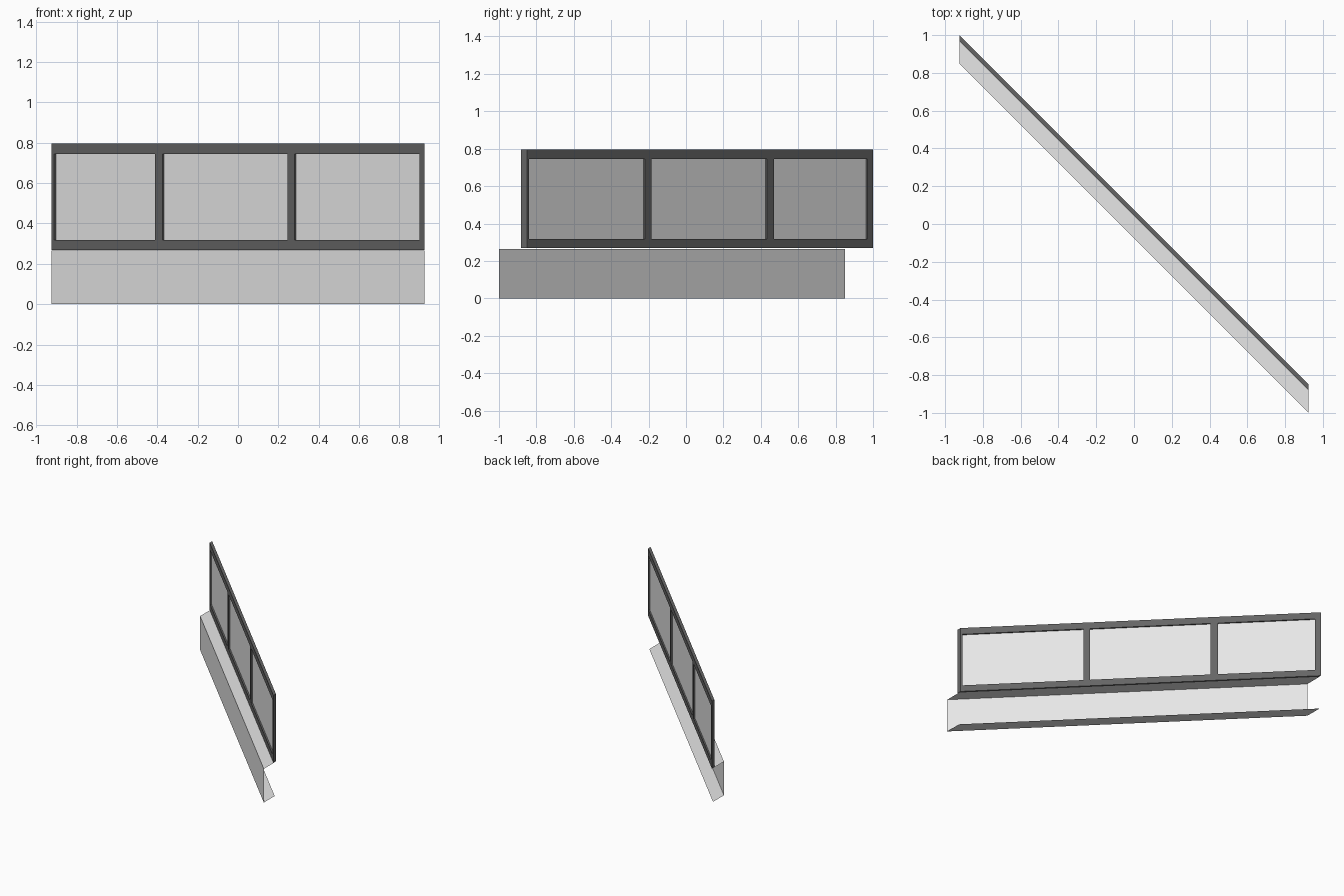
import bpy, bmesh

if "Cube" in bpy.data.objects:
    bpy.data.objects.remove(bpy.data.objects["Cube"])

HALF = 0.925                     # half width in x; everything runs diagonally, x + y = const
FRONT, MID, BACK = 0.044, 0.06, 0.075
SHEET = -0.075                   # diagonal plane of the lower sheet
LEDGE_Z = 0.265


def material(name, c):
    m = bpy.data.materials.new(name)
    m.diffuse_color = (c, c, c, 1)
    m.use_nodes = True
    m.node_tree.nodes["Principled BSDF"].inputs["Base Color"].default_value = m.diffuse_color
    return m


light = material("light grey", 0.8)
dark = material("dark grey", 0.13)


def finish(name, bm, mat):
    me = bpy.data.meshes.new(name)
    bm.to_mesh(me)
    bm.free()
    me.materials.append(mat)
    ob = bpy.data.objects.new(name, me)
    bpy.context.collection.objects.link(ob)


# Window frame: grid of columns and rows, with the openings left out
xs = [-HALF, -0.903, -0.404, -0.366, 0.253, 0.287, 0.907, HALF]
zs = [0.268, 0.318, 0.745, 0.797]


def solid(i, k):
    inside = 0 <= i < len(xs) - 1 and 0 <= k < len(zs) - 1
    return inside and not (k == 1 and i % 2 == 1)


bm = bmesh.new()
verts = {}
for i, x in enumerate(xs):
    for k, z in enumerate(zs):
        for side, plane in enumerate((FRONT, BACK)):
            # inner walls are square to the frame, outer ends run along y
            end = i in (0, len(xs) - 1)
            px = x if end else x + (plane - MID) / 2
            verts[i, k, side] = bm.verts.new((px, plane - px, z))

for i in range(len(xs) - 1):
    for k in range(len(zs) - 1):
        if not solid(i, k):
            continue
        corners = [(i, k), (i + 1, k), (i + 1, k + 1), (i, k + 1)]
        for side in (0, 1):
            bm.faces.new([verts[a, b, side] for a, b in corners])
        neighbours = [(i, k - 1), (i + 1, k), (i, k + 1), (i - 1, k)]
        for n, nb in enumerate(neighbours):
            if not solid(*nb):
                p, q = corners[n], corners[(n + 1) % 4]
                bm.faces.new([verts[(*p, 0)], verts[(*q, 0)],
                              verts[(*q, 1)], verts[(*p, 1)]])
bmesh.ops.recalc_face_normals(bm, faces=bm.faces)
finish("window_frame", bm, dark)

# Glass panes: single sheets in the middle of the frame
bm = bmesh.new()
for a, b in zip(xs[1::2], xs[2::2]):
    bm.faces.new([bm.verts.new((x, MID - x, z)) for x, z in
                  ((a, zs[1]), (b, zs[1]), (b, zs[2]), (a, zs[2]))])
finish("window_panes", bm, light)

# Sill: thin sheet folded to a C, with ledge, front and bottom flange
bm = bmesh.new()
profile = [(MID, LEDGE_Z), (SHEET, LEDGE_Z), (SHEET, 0), (MID, 0)]
rows = [[bm.verts.new((x, p - x, z)) for p, z in profile] for x in (-HALF, HALF)]
for n in range(3):
    bm.faces.new((rows[0][n], rows[0][n + 1], rows[1][n + 1], rows[1][n]))
finish("sill_sheet", bm, light)
